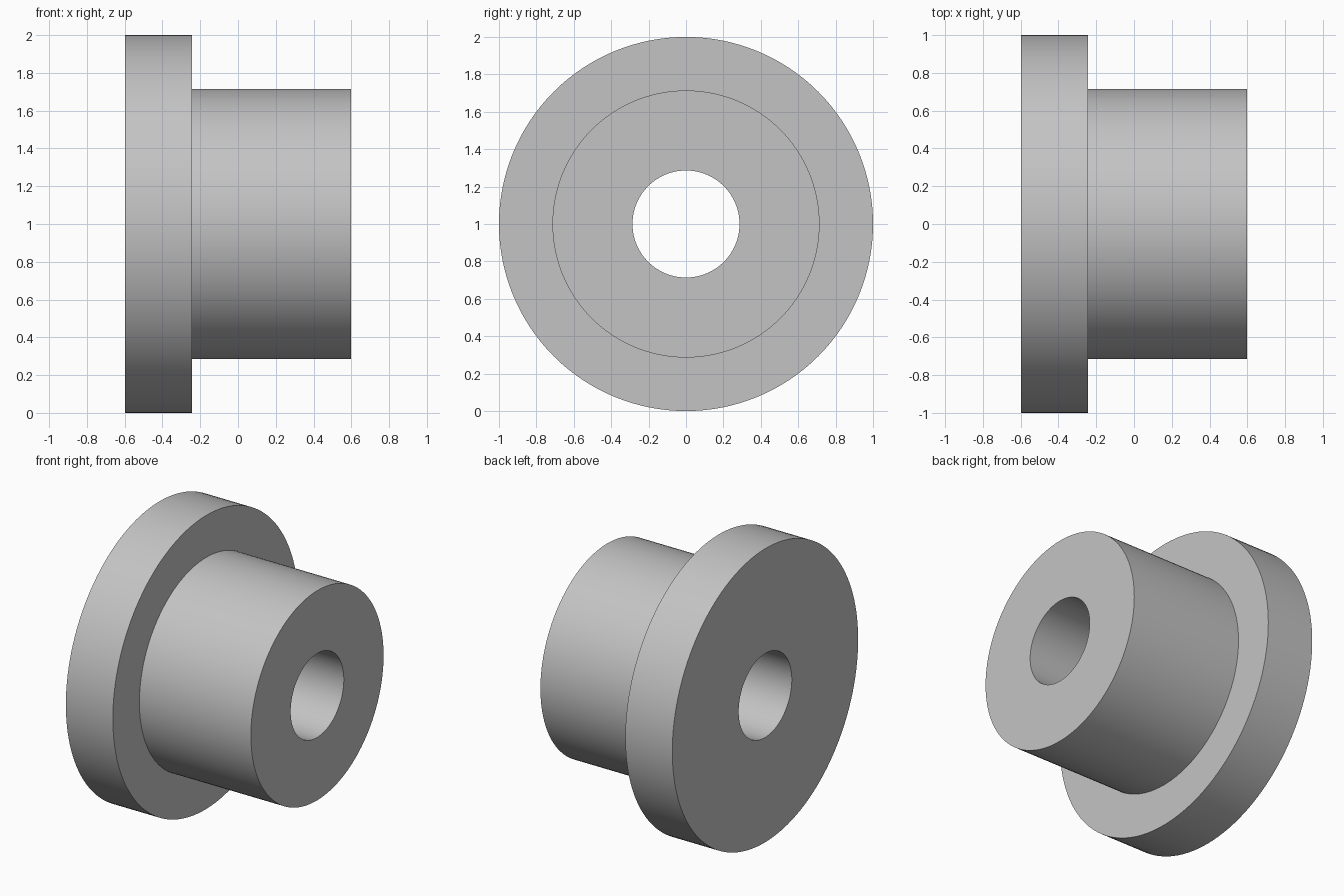
import bpy, bmesh, math
from mathutils import Vector

cube = bpy.data.objects.get("Cube")
if cube:
    bpy.data.objects.remove(cube, do_unlink=True)

AXIS_HEIGHT = 1.0
SEGMENTS = 128
LEFT_END, RIGHT_END, SHOULDER = 0.597, -0.597, -0.243
BORE_RADIUS, BARREL_RADIUS, FLANGE_RADIUS = 0.286, 0.714, 1.0

# Plain grey metal
grey = bpy.data.materials.new("grey_metal")
grey.use_nodes = True
colour = (0.55, 0.55, 0.55, 1)
grey.diffuse_color = colour
grey.node_tree.nodes["Principled BSDF"].inputs["Base Color"].default_value = colour

# Closed half section: x along the axis, radius outward
profile = [
    (RIGHT_END, BORE_RADIUS),
    (RIGHT_END, FLANGE_RADIUS),
    (SHOULDER, FLANGE_RADIUS),
    (SHOULDER, BARREL_RADIUS),
    (LEFT_END, BARREL_RADIUS),
    (LEFT_END, BORE_RADIUS),
]

# Flanged bushing revolved around the x axis
bm = bmesh.new()
verts = [bm.verts.new((x, 0, r)) for x, r in profile]
edges = [bm.edges.new((a, b)) for a, b in zip(verts, verts[1:] + verts[:1])]
bmesh.ops.spin(bm, geom=verts + edges, cent=(0, 0, 0), axis=(1, 0, 0),
               angle=math.tau, steps=SEGMENTS, use_merge=True)
bmesh.ops.remove_doubles(bm, verts=bm.verts, dist=0.0001)
bmesh.ops.recalc_face_normals(bm, faces=bm.faces)
bmesh.ops.translate(bm, verts=bm.verts, vec=Vector((0, 0, AXIS_HEIGHT)))

mesh = bpy.data.meshes.new("flanged_bushing")
bm.to_mesh(mesh)
bm.free()
mesh.materials.append(grey)
bushing = bpy.data.objects.new("flanged_bushing", mesh)
bpy.context.collection.objects.link(bushing)

# Smooth round walls with crisp rims
bpy.ops.object.select_all(action='DESELECT')
bushing.select_set(True)
bpy.context.view_layer.objects.active = bushing
bpy.ops.object.shade_smooth_by_angle(angle=math.radians(30))
